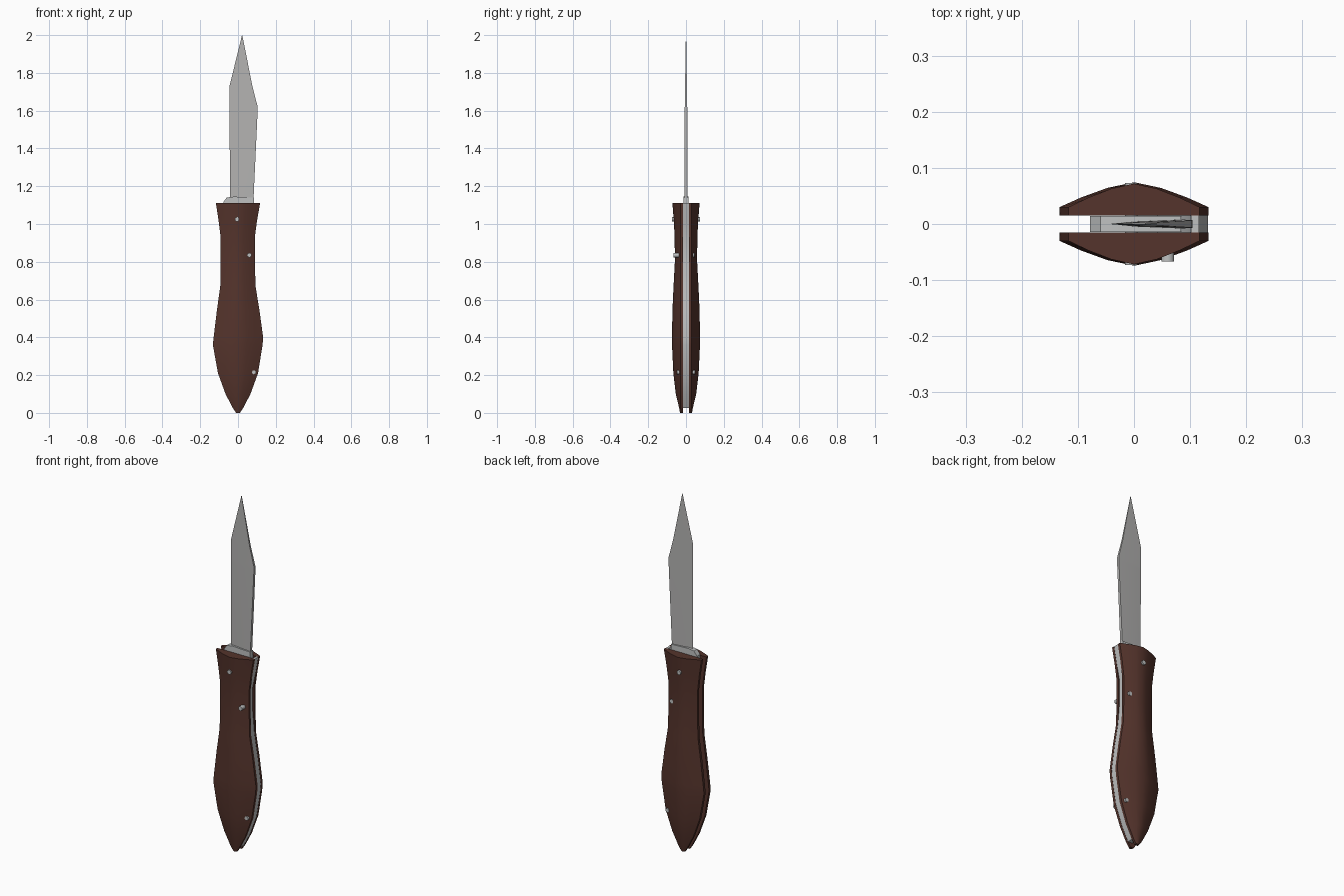
import bpy, bmesh, math
from mathutils import Matrix

if "Cube" in bpy.data.objects:
    bpy.data.objects.remove(bpy.data.objects["Cube"])


def material(name, rgb):
    m = bpy.data.materials.new(name)
    m.diffuse_color = (*rgb, 1)
    m.use_nodes = True
    m.node_tree.nodes["Principled BSDF"].inputs["Base Color"].default_value = m.diffuse_color
    return m


WOOD = material("brown wood", (0.09, 0.034, 0.025))
STEEL = material("blade steel", (0.45, 0.445, 0.44))
FITTING = material("spring steel", (0.52, 0.53, 0.53))


def finish(name, bm, mat, angle=30):
    bmesh.ops.recalc_face_normals(bm, faces=bm.faces)
    me = bpy.data.meshes.new(name)
    bm.to_mesh(me)
    bm.free()
    me.materials.append(mat)
    ob = bpy.data.objects.new(name, me)
    bpy.context.collection.objects.link(ob)
    bpy.ops.object.select_all(action='DESELECT')
    ob.select_set(True)
    bpy.context.view_layer.objects.active = ob
    bpy.ops.object.shade_smooth_by_angle(angle=math.radians(angle))
    return ob


def loft(name, rings, mat, angle=30):
    bm = bmesh.new()
    loops = [[bm.verts.new(p) for p in ring] for ring in rings]
    n = len(loops[0])
    for a, b in zip(loops, loops[1:]):
        for i in range(n):
            j = (i + 1) % n
            bm.faces.new((a[i], a[j], b[j], b[i]))
    bm.faces.new(loops[0])
    bm.faces.new(loops[-1])
    return finish(name, bm, mat, angle)


# Handle scales: z, left x, right x, crown depth, edge depth
ROWS = [(0.0, -.010, .010, .032, .027), (.025, -.027, .027, .036, .028),
        (.10, -.066, .066, .054, .029), (.21, -.106, .106, .067, .030),
        (.36, -.133, .130, .074, .030), (.40, -.129, .133, .074, .030),
        (.54, -.112, .114, .072, .030), (.67, -.094, .093, .066, .029),
        (.80, -.092, .089, .059, .028), (.93, -.092, .089, .060, .028),
        (1.02, -.103, .101, .065, .029), (1.11, -.117, .117, .072, .030)]
SECTION = [(-1, 0), (-.7, .4), (-.35, .78), (0, 1), (.35, .78), (.7, .4), (1, 0)]
for label, side in (("front", -1), ("back", 1)):
    rings = []
    for z, l, r, crown, edge in ROWS:
        c, w = (l + r) / 2, (r - l) / 2
        ring = [(c + w * u, side * (edge + (crown - edge) * v), z) for u, v in SECTION]
        rings.append(ring + [(r, side * .015, z), (l, side * .015, z)])
    loft(label + "_handle_scale", rings, WOOD)

# Back spring follows the right edge of the handle
rings = []
for z, l, r, crown, edge in ROWS[1:]:
    x1 = r - (.008 if .75 < z < .95 else .001)
    x0 = max(x1 - .04, 0) if z < .95 else x1 - .014
    rings.append([(x0, -.0155, z), (x1, -.0155, z), (x1, .0155, z), (x0, .0155, z)])
loft("back_spring", rings, FITTING)

# Blade: cutting edge left, ridge, thick spine right
BLADE = [(1.13, -.042, .004, .082, .008), (1.60, -.045, .013, .104, .007),
         (1.625, -.045, .014, .103, .0065), (1.73, -.045, .017, .076, .005),
         (1.999, .021, .022, .023, .0008)]
rings = [[(e, 0, z), (m, -t * .6, z), (s, -t, z), (s, t, z), (m, t * .6, z)]
         for z, e, m, s, t in BLADE]
loft("blade", rings, STEEL, 20)

# Tang: flat plate round the pivot
outline = [(-.05, .95), (.06, .95), (.085, 1.0), (.084, 1.14), (-.02, 1.145),
           (-.060, 1.14), (-.078, 1.115), (-.078, 1.0)]
loft("blade_tang", [[(x, y, z) for x, z in outline] for y in (-.0145, .0145)], FITTING)

# Rivets through both scales
for name, x, z, y0, y1, rad in (("pivot_pin", -.005, 1.025, -.073, .073, .012),
                                ("middle_pin", .060, .835, -.067, .045, .012),
                                ("tail_pin", .085, .215, -.047, .047, .011)):
    bm = bmesh.new()
    bmesh.ops.create_cone(bm, cap_ends=True, segments=10, radius1=rad, radius2=rad,
                          depth=y1 - y0,
                          matrix=Matrix.Translation((x, (y0 + y1) / 2, z))
                          @ Matrix.Rotation(math.pi / 2, 4, 'X'))
    finish(name, bm, FITTING, 40)
